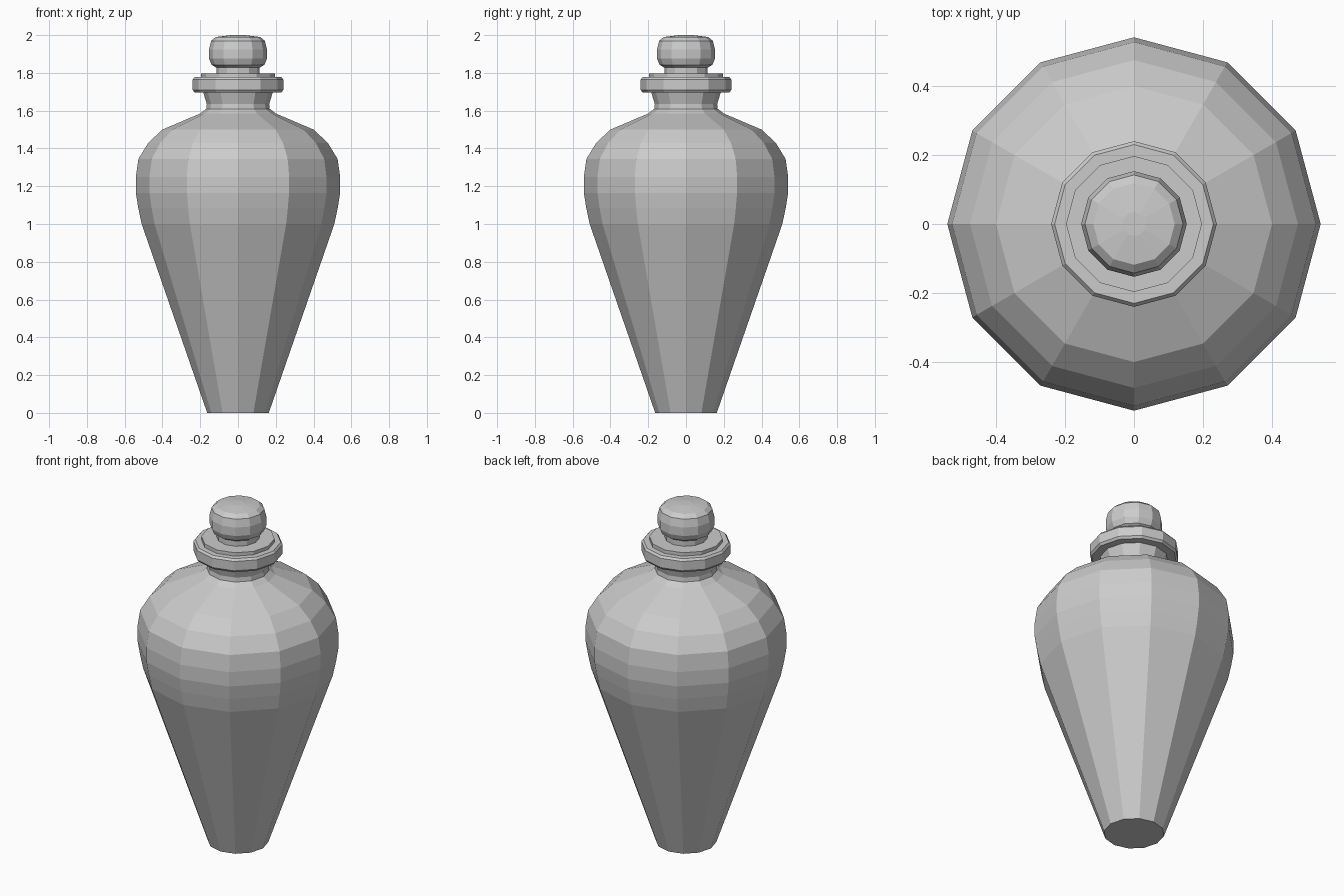
import bpy
import bmesh
import math

SIDES = 12

cube = bpy.data.objects.get("Cube")
if cube:
    bpy.data.objects.remove(cube, do_unlink=True)

grey = bpy.data.materials.new("pale grey")
grey.use_nodes = True
colour = (0.6, 0.6, 0.6, 1)
grey.diffuse_color = colour
grey.node_tree.nodes["Principled BSDF"].inputs["Base Color"].default_value = colour


def turned_part(name, profile):
    """Revolve a (radius, height) profile into a closed faceted solid."""
    bm = bmesh.new()
    rings = []
    for r, z in profile:
        rings.append([bm.verts.new((r * math.cos(math.tau * i / SIDES),
                                    r * math.sin(math.tau * i / SIDES), z))
                      for i in range(SIDES)])
    for low, high in zip(rings, rings[1:]):
        for i in range(SIDES):
            j = (i + 1) % SIDES
            bm.faces.new((low[i], low[j], high[j], high[i]))
    bm.faces.new(rings[0][::-1])
    bm.faces.new(rings[-1])
    mesh = bpy.data.meshes.new(name)
    bm.to_mesh(mesh)
    bm.free()
    mesh.materials.append(grey)
    obj = bpy.data.objects.new(name, mesh)
    bpy.context.collection.objects.link(obj)
    return obj


# Tapered body, rounded shoulder and flared neck
turned_part("bottle_body", [
    (0.163, 0), (0.51, 1.0), (0.528, 1.085), (0.541, 1.165), (0.541, 1.25),
    (0.527, 1.345), (0.475, 1.43), (0.40, 1.5), (0.2, 1.585),
    (0.168, 1.61), (0.165, 1.635), (0.185, 1.7)])

# Collar with softened edges and a raised step
turned_part("neck_collar", [
    (0.23, 1.697), (0.24, 1.71), (0.24, 1.765), (0.23, 1.777),
    (0.197, 1.777), (0.197, 1.797)])

# Stopper: short stem and round knob
turned_part("stopper_stem", [(0.115, 1.79), (0.115, 1.84)])
turned_part("stopper_knob", [
    (0.113, 1.827), (0.14, 1.843), (0.153, 1.875), (0.153, 1.925),
    (0.142, 1.97), (0.118, 1.99), (0.035, 2.0)])
